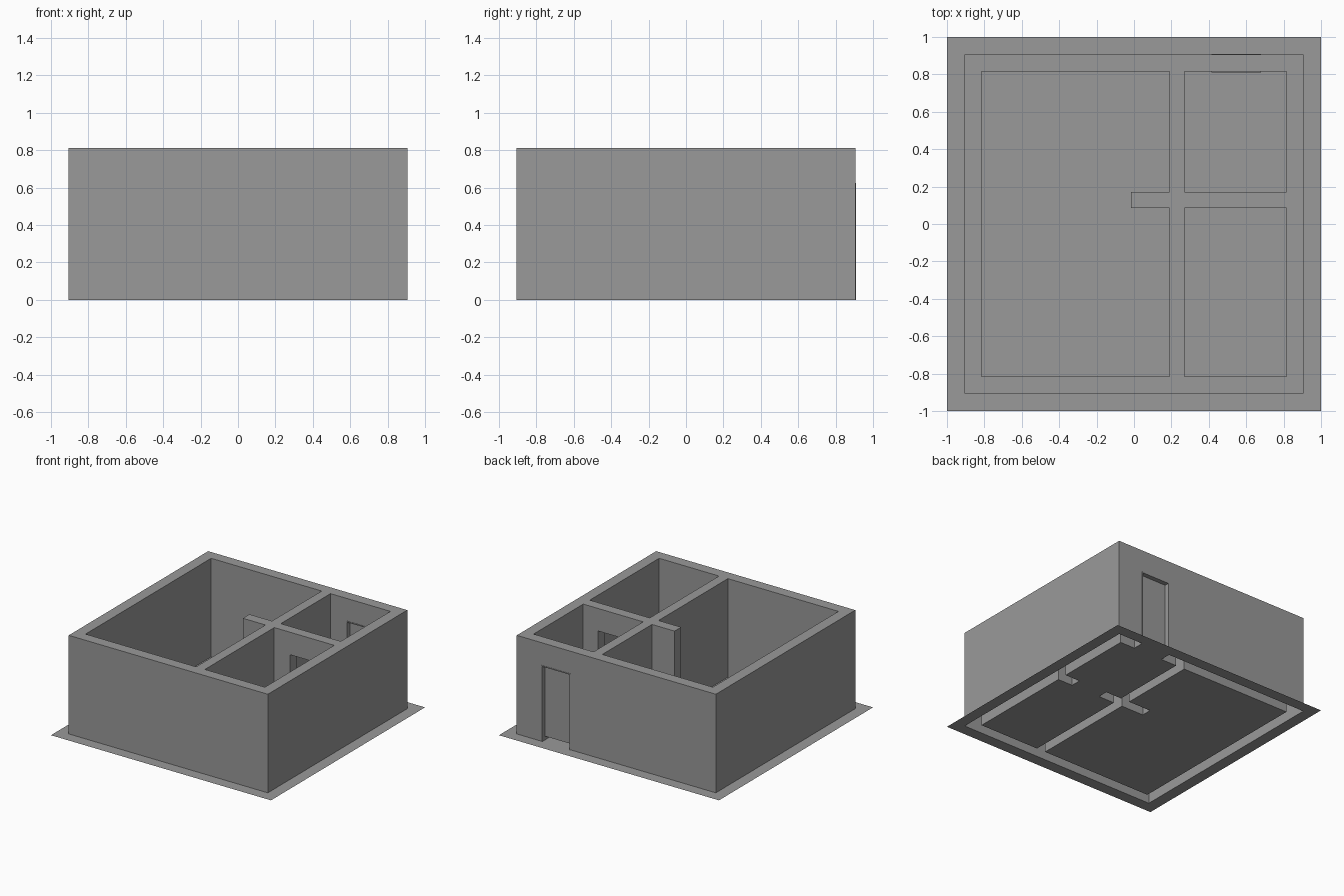
import bpy, bmesh

if "Cube" in bpy.data.objects:
    bpy.data.objects.remove(bpy.data.objects["Cube"])

H, DOOR_H = 0.81, 0.625
DOOR = (0.415, 0.68)

# Grid lines of the floor plan
XS = [-1, -0.905, -0.815, -0.015, 0.19, 0.27, DOOR[0], DOOR[1], 0.815, 0.905, 1]
YS = [-1, -0.905, -0.815, 0.085, 0.17, 0.815, 0.905, 1]
ZS = [0, DOOR_H, H]

# Dark grey plaster
grey = bpy.data.materials.new("dark_grey")
grey.diffuse_color = (0.32, 0.32, 0.32, 1)
grey.use_nodes = True
grey.node_tree.nodes["Principled BSDF"].inputs["Base Color"].default_value = grey.diffuse_color


def is_wall(x, y, z):
    if max(abs(x), abs(y)) > 0.905:
        return False
    outer = max(abs(x), abs(y)) > 0.815
    long_partition = 0.19 < x < 0.27
    cross_partition = 0.085 < y < 0.17 and x > -0.015
    doorway = DOOR[0] < x < DOOR[1] and z < DOOR_H and y > 0
    return (outer or long_partition or cross_partition) and not doorway


def solid(i, j, k):
    if not (0 <= i < len(XS) - 1 and 0 <= j < len(YS) - 1 and 0 <= k < len(ZS) - 1):
        return False
    return is_wall((XS[i] + XS[i + 1]) / 2, (YS[j] + YS[j + 1]) / 2, (ZS[k] + ZS[k + 1]) / 2)


def finish(bm, name):
    me = bpy.data.meshes.new(name)
    bm.to_mesh(me)
    bm.free()
    me.materials.append(grey)
    ob = bpy.data.objects.new(name, me)
    bpy.context.collection.objects.link(ob)
    return ob


# House shell: ground sheet with walls raised from it, open underneath the walls
bm = bmesh.new()


def quad(*idx):
    bm.faces.new([bm.verts.new((XS[a], YS[b], ZS[c])) for a, b, c in idx])


for i in range(len(XS) - 1):
    for j in range(len(YS) - 1):
        if not solid(i, j, 0):
            quad((i, j, 0), (i + 1, j, 0), (i + 1, j + 1, 0), (i, j + 1, 0))
        for k in range(len(ZS) - 1):
            if not solid(i, j, k):
                continue
            I, J, K = i + 1, j + 1, k + 1
            if not solid(i - 1, j, k):
                quad((i, j, k), (i, j, K), (i, J, K), (i, J, k))
            if not solid(I, j, k):
                quad((I, j, k), (I, J, k), (I, J, K), (I, j, K))
            if not solid(i, j - 1, k):
                quad((i, j, k), (I, j, k), (I, j, K), (i, j, K))
            if not solid(i, J, k):
                quad((i, J, k), (i, J, K), (I, J, K), (I, J, k))
            if not solid(i, j, K):
                quad((i, j, K), (I, j, K), (I, J, K), (i, J, K))
            if k > 0 and not solid(i, j, k - 1):
                quad((i, j, k), (i, J, k), (I, J, k), (I, j, k))
bmesh.ops.remove_doubles(bm, verts=bm.verts, dist=1e-5)
finish(bm, "house_shell")


def box(name, x0, x1, y0, y1, z0, z1):
    b = bmesh.new()
    bmesh.ops.create_cube(b, size=1)
    for v in b.verts:
        v.co = ((x0, x1)[v.co.x > 0], (y0, y1)[v.co.y > 0], (z0, z1)[v.co.z > 0])
    return finish(b, name)


# Back door: thin lining proud of the wall, with a recessed panel above the sill
T, Y0, Y1 = 0.008, 0.811, 0.908
box("door_jamb_left", DOOR[0], DOOR[0] + T, Y0, Y1, 0, DOOR_H)
box("door_jamb_right", DOOR[1] - T, DOOR[1], Y0, Y1, 0, DOOR_H)
box("door_head", DOOR[0] + T, DOOR[1] - T, Y0, Y1, DOOR_H - T, DOOR_H)
box("door_panel", DOOR[0] + T, DOOR[1] - T, 0.85, 0.87, 0.03, DOOR_H - T)
